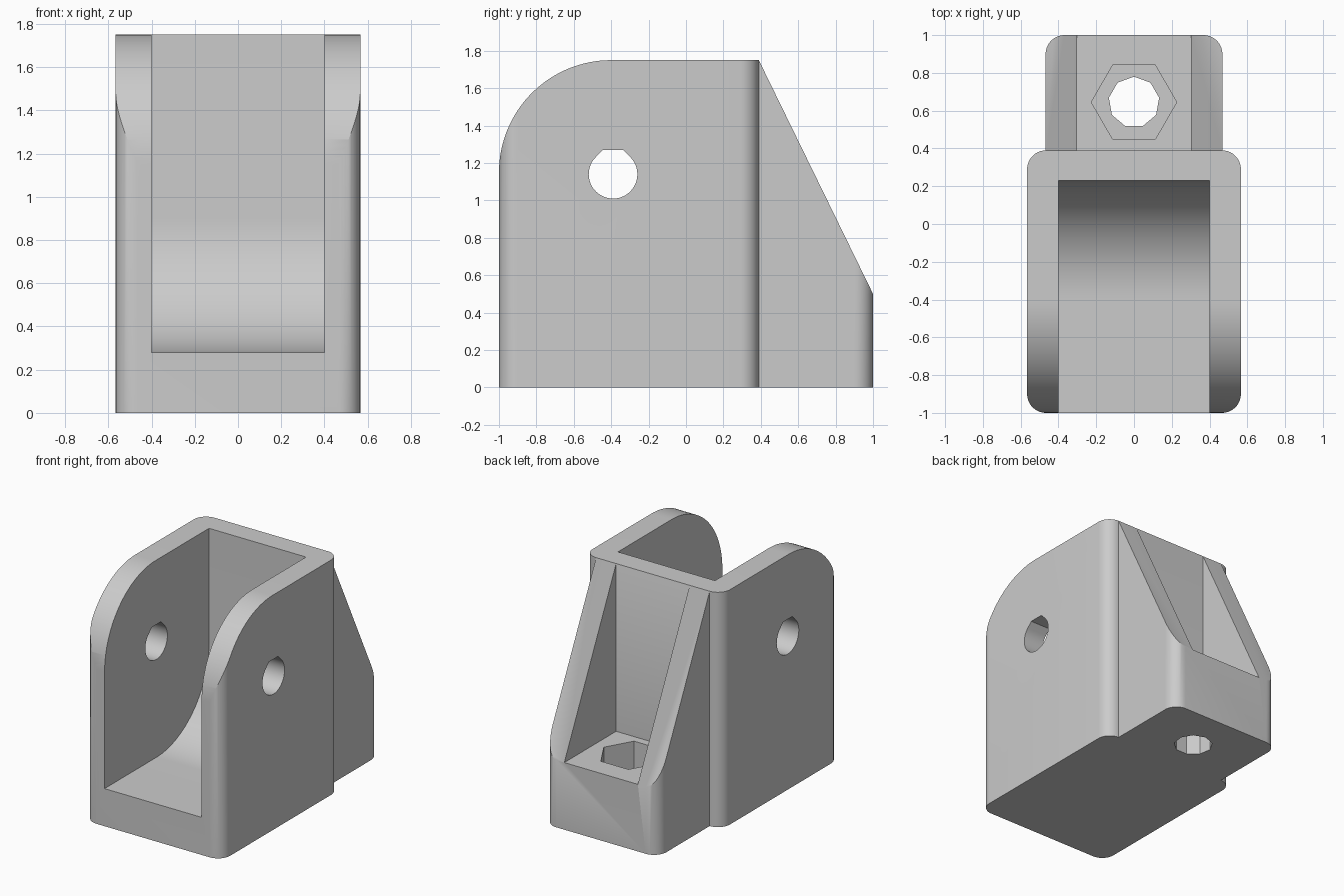
import bpy, bmesh, math
from mathutils import Vector

if "Cube" in bpy.data.objects:
    bpy.data.objects.remove(bpy.data.objects["Cube"])

grey = bpy.data.materials.new("plain grey")
grey.diffuse_color = (0.6, 0.6, 0.6, 1)
grey.use_nodes = True
grey.node_tree.nodes["Principled BSDF"].inputs["Base Color"].default_value = grey.diffuse_color


def arc(cx, cy, r, a0, a1, n):
    """Points on an arc, angles in degrees."""
    return [(cx + r * math.cos(math.radians(a0 + (a1 - a0) * i / n)),
             cy + r * math.sin(math.radians(a0 + (a1 - a0) * i / n))) for i in range(n + 1)]


def prism(name, pts, axis, lo, hi):
    """Extrude a profile: axis 'z' takes (x, y) points, axis 'x' takes (y, z) points."""
    bm = bmesh.new()
    place = (lambda p: (p[0], p[1], lo)) if axis == 'z' else (lambda p: (lo, p[0], p[1]))
    face = bm.faces.new([bm.verts.new(place(p)) for p in pts])
    ext = bmesh.ops.extrude_face_region(bm, geom=[face])
    move = Vector((0, 0, hi - lo)) if axis == 'z' else Vector((hi - lo, 0, 0))
    bmesh.ops.translate(bm, verts=[v for v in ext["geom"] if isinstance(v, bmesh.types.BMVert)], vec=move)
    bmesh.ops.recalc_face_normals(bm, faces=bm.faces)
    mesh = bpy.data.meshes.new(name)
    bm.to_mesh(mesh)
    bm.free()
    mesh.materials.append(grey)
    obj = bpy.data.objects.new(name, mesh)
    bpy.context.collection.objects.link(obj)
    return obj


def combine(target, tool, operation):
    """Apply a boolean and remove the tool."""
    mod = target.modifiers.new("boolean", 'BOOLEAN')
    mod.operation, mod.solver, mod.object = operation, 'EXACT', tool
    bpy.context.view_layer.objects.active = target
    bpy.ops.object.modifier_apply(modifier=mod.name)
    bpy.data.objects.remove(tool)


def rounded_rect(x, y0, y1, r, n=10):
    return (arc(x - r, y1 - r, r, 0, 90, n) + arc(-x + r, y1 - r, r, 90, 180, n)
            + arc(-x + r, y0 + r, r, 180, 270, n) + arc(x - r, y0 + r, r, 270, 360, n))


# Main housing with rounded upright corners
housing = prism("housing", rounded_rect(0.566, -1, 0.39, 0.1), 'z', 0, 1.75)

# Large round on the upper front edge
front_round = [(-1.2, 2)] + [(-1.2, 1.15)] + arc(-0.4, 1.15, 0.6, 180, 90, 32) + [(-0.4, 2)]
combine(housing, prism("front_round", front_round, 'x', -1, 1), 'DIFFERENCE')

# Open slot whose floor sweeps up into the rear wall
slot = [(-1.2, 2), (-1.2, 0.28)] + arc(-0.39, 0.9, 0.62, -90, 0, 32) + [(0.23, 2)]
combine(housing, prism("slot", slot, 'x', -0.4, 0.4), 'DIFFERENCE')

# Pivot hole with a flattened teardrop top
r = 0.13
flat = r * (math.sqrt(2) - 1)
pivot = arc(-0.39, 1.14, r, 135, 405, 36) + [(-0.39 + flat, 1.14 + r), (-0.39 - flat, 1.14 + r)]
combine(housing, prism("pivot_hole", pivot, 'x', -1, 1), 'DIFFERENCE')

# Rear bracket: rounded block trimmed to a sloping side profile
bracket = prism("bracket", rounded_rect(0.468, 0, 1, 0.1), 'z', 0, 1.9)
slope = [(0.3, 0), (1.1, 0), (1.1, 0.295), (0.39, 1.749), (0.3, 1.5)]
slope[2] = (1.1, 0.5 - 0.1 * (1.249 / 0.61))
combine(bracket, prism("side_profile", slope, 'x', -1, 1), 'INTERSECT')

# Pocket between the bracket side walls
combine(bracket, prism("pocket", [(0.2, 0.5), (1.2, 0.5), (1.2, 2), (0.2, 2)], 'x', -0.303, 0.303), 'DIFFERENCE')
combine(housing, bracket, 'UNION')

# Hexagonal nut recess and bolt hole through the bracket floor
combine(housing, prism("nut_recess", arc(0, 0.645, 0.226, 0, 360, 6)[:-1], 'z', 0.25, 0.6), 'DIFFERENCE')
combine(housing, prism("bolt_hole", arc(0, 0.645, 0.135, 90, 450, 9)[:-1], 'z', -0.2, 0.4), 'DIFFERENCE')

# Smooth the rounds, keep crisp edges
bpy.ops.object.select_all(action='DESELECT')
housing.name = "hinge_bracket"
housing.select_set(True)
bpy.context.view_layer.objects.active = housing
bpy.ops.object.shade_smooth_by_angle(angle=math.radians(30))
